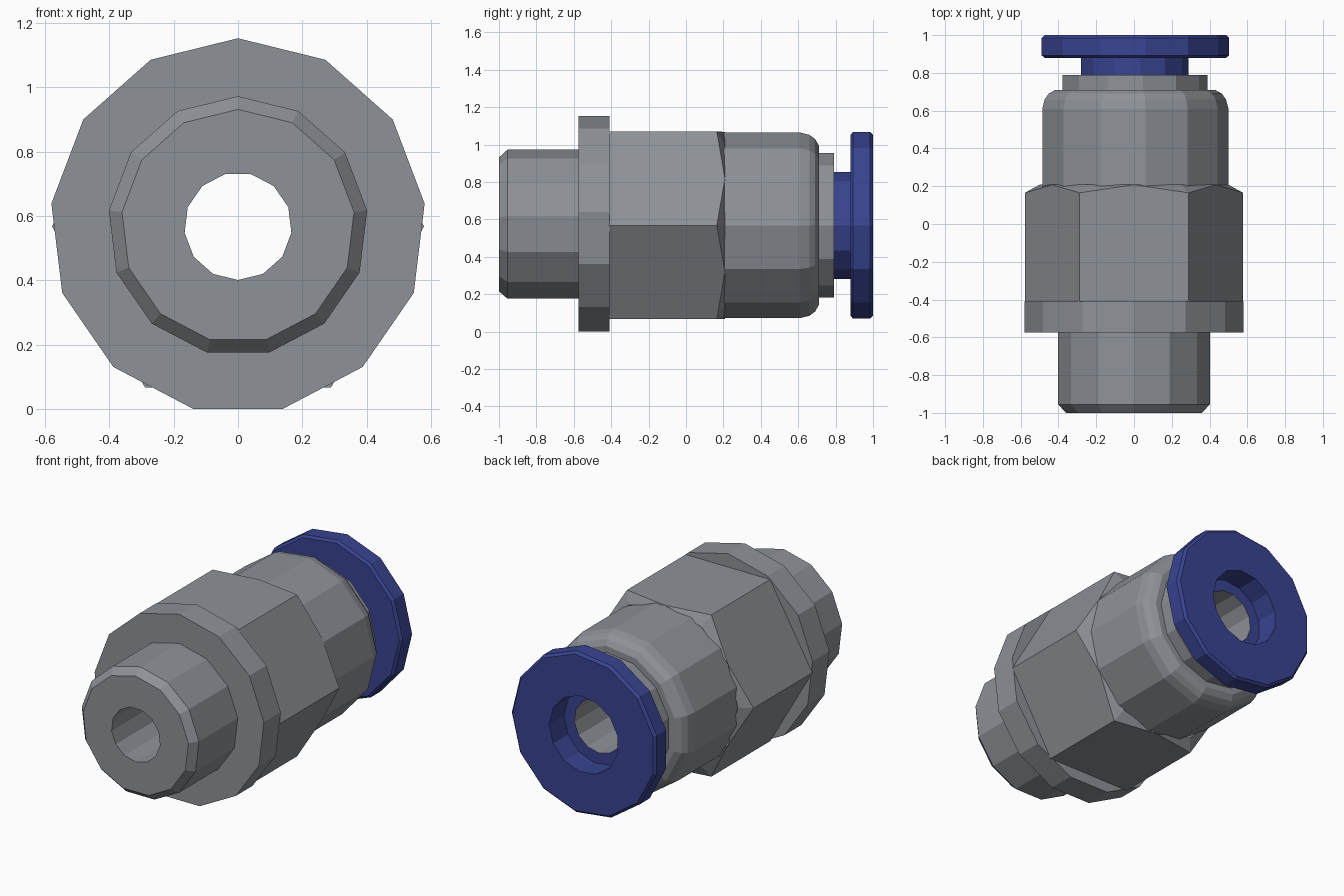
import bpy, bmesh, math

if "Cube" in bpy.data.objects:
    bpy.data.objects.remove(bpy.data.objects["Cube"])

N = 13            # sides of every round part
CZ = 0.568        # height of the fitting's axis
# Phase in side steps: a corner pointing up, down or to +x
UP, DOWN, SIDE = 0.25, -0.25, 0.0


def material(name, rgb):
    m = bpy.data.materials.new(name)
    m.diffuse_color = (*rgb, 1)
    m.use_nodes = True
    m.node_tree.nodes["Principled BSDF"].inputs["Base Color"].default_value = m.diffuse_color
    return m


def finish(name, bm, mat):
    me = bpy.data.meshes.new(name)
    bm.to_mesh(me)
    bm.free()
    me.materials.append(mat)
    ob = bpy.data.objects.new(name, me)
    bpy.context.collection.objects.link(ob)
    return ob


def point(bm, r, y, a):
    return bm.verts.new((r * math.cos(a), y, CZ + r * math.sin(a)))


def lathe(name, profile, mat):
    """Revolve (radius, y, phase) points around the y axis."""
    bm = bmesh.new()
    rings = [[point(bm, r, y, (i + p) * math.tau / N) for i in range(N)]
             for r, y, p in profile]
    for a, b in zip(rings, rings[1:]):
        for i in range(N):
            j = (i + 1) % N
            bm.faces.new((a[i], b[i], b[j], a[j]))
    return finish(name, bm, mat)


grey = material("metal grey", (0.27, 0.285, 0.31))
blue = material("release blue", (0.040, 0.058, 0.285))

# Front stub with the through bore
lathe("threaded_stub", [(0.167, 0.855, DOWN), (0.167, -1, DOWN), (0.363, -1, UP),
                        (0.404, -0.955, UP), (0.404, -0.575, UP)], grey)

# Wide ring behind the stub
lathe("sealing_flange", [(0.39, -0.575, UP), (0.584, -0.575, UP),
                         (0.584, -0.41, UP), (0.39, -0.41, UP)], grey)

# Hexagonal grip, its rear corners chamfered down from a circle
bm = bmesh.new()
front = [point(bm, 0.578, -0.412, i * math.tau / 6) for i in range(6)]
corner = [point(bm, 0.578, 0.165, i * math.tau / 6) for i in range(6)]
rim = [point(bm, 0.5, 0.208, i * math.tau / 12) for i in range(12)]
for i in range(6):
    j = (i + 1) % 6
    mid = rim[2 * i + 1]
    bm.faces.new((front[i], corner[i], mid, corner[j], front[j]))
    bm.faces.new((corner[i], rim[2 * i], mid))
    bm.faces.new((corner[i], rim[2 * i - 1], rim[2 * i]))
bmesh.ops.recalc_face_normals(bm, faces=bm.faces)
# Front shoulder with an opening for the stub
ring = [point(bm, 0.35, -0.412, i * math.tau / 6) for i in range(6)]
for i in range(6):
    j = (i + 1) % 6
    bm.faces.new((front[i], front[j], ring[j], ring[i]))
finish("hex_grip", bm, grey)

# Round body with a filleted shoulder, and the collar on it
lathe("round_body", [(r, y, SIDE) for r, y in (
    (0.5, 0.19), (0.5, 0.61), (0.487, 0.66), (0.465, 0.69), (0.43, 0.71), (0.35, 0.71))], grey)
lathe("collar", [(r, y, SIDE) for r, y in (
    (0.39, 0.70), (0.39, 0.79), (0.25, 0.79))], grey)

# Push ring: neck, chamfered flange, and stepped tube socket
lathe("release_ring", [(r, y, SIDE) for r, y in (
    (0.288, 0.785), (0.288, 0.88), (0.488, 0.88), (0.503, 0.893), (0.503, 0.985),
    (0.488, 1.0), (0.237, 1.0), (0.237, 0.855))] + [(0.167, 0.855, DOWN)], blue)
